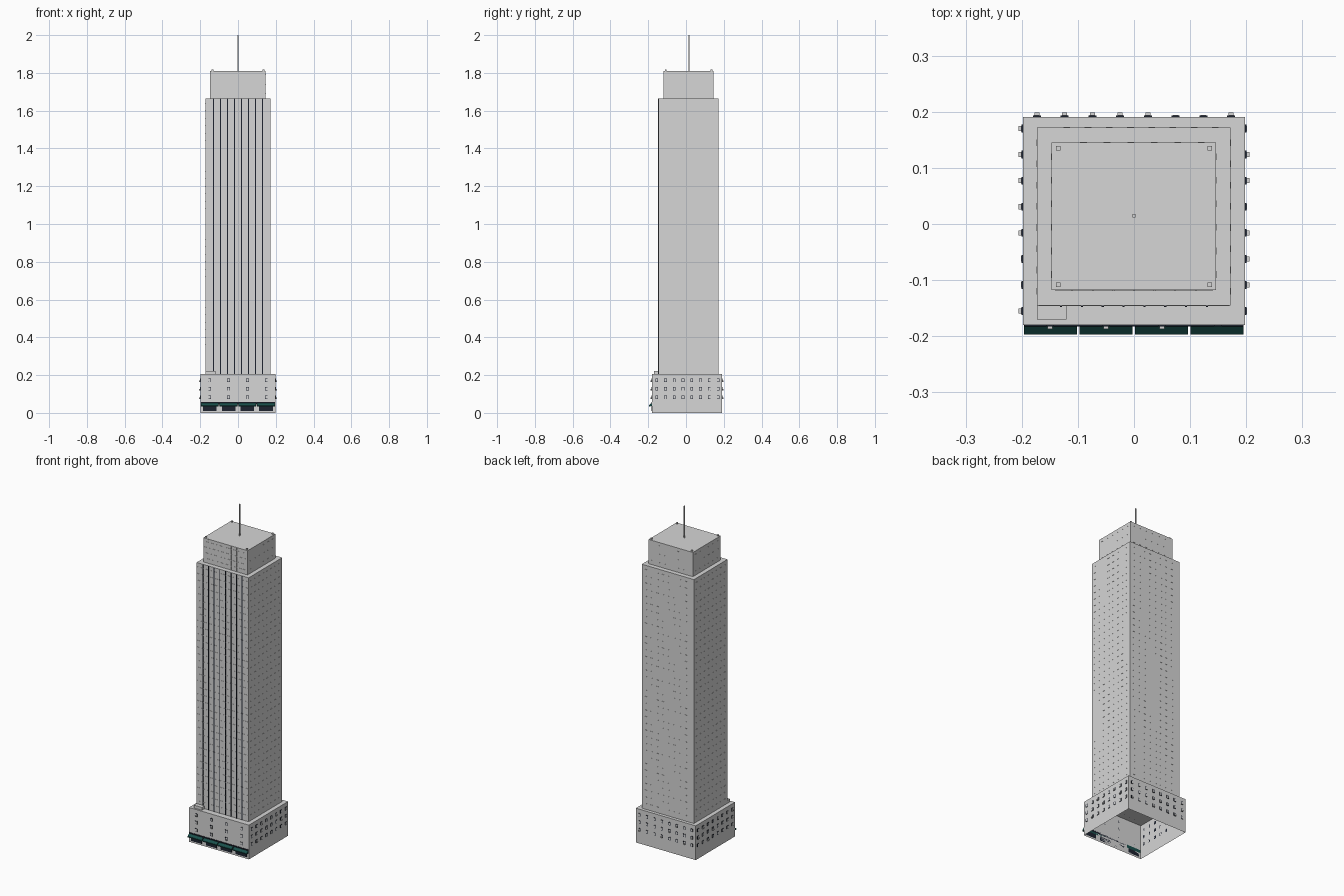
import bpy, bmesh
from mathutils import Vector

if "Cube" in bpy.data.objects:
    bpy.data.objects.remove(bpy.data.objects["Cube"])


def material(name, rgb):
    m = bpy.data.materials.new(name)
    m.use_nodes = True
    m.diffuse_color = (*rgb, 1)
    m.node_tree.nodes["Principled BSDF"].inputs["Base Color"].default_value = (*rgb, 1)
    return m


STONE = material("pale_grey", (0.67, 0.67, 0.67))
DARK = material("dark_slate", (0.012, 0.016, 0.028))
TEAL = material("deep_teal", (0.01, 0.08, 0.072))


def box(bm, lo, hi, open_bottom=False):
    lo, hi = Vector(lo), Vector(hi)
    verts = bmesh.ops.create_cube(bm, size=1)["verts"]
    for v in verts:
        v.co = Vector(hi[i] if v.co[i] > 0 else lo[i] for i in range(3))
    if open_bottom:
        faces = {f for v in verts for f in v.link_faces}
        low = [f for f in faces if all(v.co.z == lo.z for v in f.verts)]
        bmesh.ops.delete(bm, geom=low, context='FACES_ONLY')


def make(name, bm, mat):
    mesh = bpy.data.meshes.new(name)
    bm.to_mesh(mesh)
    bm.free()
    mesh.materials.append(mat)
    ob = bpy.data.objects.new(name, mesh)
    bpy.context.collection.objects.link(ob)
    return ob


def boxes(name, mat, spans, open_bottom=False):
    bm = bmesh.new()
    for lo, hi in spans:
        box(bm, lo, hi, open_bottom)
    return make(name, bm, mat)


# Block outlines: x0, x1, y0, y1, z0, z1
PODIUM = (-0.198, 0.198, -0.18, 0.191, 0, 0.205)
TOWER = (-0.173, 0.172, -0.145, 0.172, 0.205, 1.665)
CROWN = (-0.147, 0.146, -0.118, 0.145, 1.665, 1.81)


def block(name, b):
    return boxes(name, STONE, [(b[0::2], b[1::2])], open_bottom=True)


block("podium", PODIUM)
block("tower_shaft", TOWER)
block("tower_crown", CROWN)


def on_wall(b, side, along, z, width, height, depth, start=0):
    """Box standing out from one wall of a block."""
    a0, a1 = along - width / 2, along + width / 2
    z0, z1 = z - height / 2, z + height / 2
    if side == "front":
        return (a0, b[2] - depth, z0), (a1, b[2] - start, z1)
    if side == "back":
        return (a0, b[3] + start, z0), (a1, b[3] + depth, z1)
    if side == "left":
        return (b[1] + start, a0, z0), (b[1] + depth, a1, z1)
    return (b[0] - depth, a0, z0), (b[0] - start, a1, z1)


def spaced(a, b, n):
    return [a + (b - a) * i / (n - 1) for i in range(n)]


# Roof details
boxes("antenna", STONE, [((-0.003, 0.012, 1.81), (0.003, 0.018, 2.0))])
boxes("roof_corner_blocks", STONE,
      [((x - 0.004, y - 0.004, 1.81), (x + 0.004, y + 0.004, 1.818))
       for x in (-0.135, 0.135) for y in (-0.108, 0.135)])
boxes("terrace_box", STONE, [((-0.173, -0.17, 0.205), (-0.12, -0.145, 0.222))])

# Front fins and floor ledges
fins = spaced(-0.13, 0.13, 8)
height = TOWER[5] - TOWER[4]
middle = (TOWER[5] + TOWER[4]) / 2
boxes("front_fins", DARK,
      [on_wall(TOWER, "front", x, middle, 0.004, height, 0.0025) for x in fins])
floors = spaced(0.24, 1.64, 36)
boxes("front_floor_ledges", STONE,
      [on_wall(TOWER, "front", 0, z, 0.34, 0.003, 0.001) for z in floors])

# Crown front grid
boxes("crown_ribs", STONE,
      [on_wall(CROWN, "front", x, 1.737, 0.003, 0.14, 0.001)
       for x in spaced(-0.11, 0.11, 7)])
boxes("crown_ledges", STONE,
      [on_wall(CROWN, "front", 0, z, 0.28, 0.003, 0.001)
       for z in spaced(1.69, 1.79, 4)])

# Small sills on the other walls of tower and crown
sills = []
for side in ("left", "right", "back"):
    for along in spaced(-0.12, 0.145, 8):
        sills += [on_wall(TOWER, side, along, z, 0.012, 0.002, 0.001) for z in floors]
    for along in spaced(-0.09, 0.12, 6):
        sills += [on_wall(CROWN, side, along, z, 0.012, 0.002, 0.001)
                  for z in spaced(1.69, 1.79, 3)]
boxes("window_sills", STONE, sills)

# Podium windows: dark frame, pale pane
side_columns = spaced(-0.155, 0.17, 8)
back_columns = spaced(-0.173, 0.173, 8)
front_columns = spaced(-0.15, 0.15, 4)
rows = (0.083, 0.128, 0.172)
layout = {"front": front_columns, "back": back_columns,
          "left": side_columns, "right": side_columns}
frames, panes = [], []
for side, columns in layout.items():
    for along in columns:
        for z in rows:
            frames.append(on_wall(PODIUM, side, along, z, 0.014, 0.018, 0.0025))
            panes.append(on_wall(PODIUM, side, along, z, 0.010, 0.014, 0.003))
boxes("podium_window_frames", DARK, frames)
boxes("podium_window_panes", STONE, panes)

# Cooling units under some windows
unit_columns = {"front": (0, 1, 2), "back": (0, 1, 2, 3, 4, 7),
                "left": (1, 2, 3, 5, 6), "right": (0, 3, 4, 5, 6, 7)}
units = []
for side, picks in unit_columns.items():
    for i in picks:
        z = rows[(i * 2 + len(side)) % 3] - 0.005
        units.append(on_wall(PODIUM, side, layout[side][i], z, 0.009, 0.007, 0.0075))
boxes("cooling_units", STONE, units)

# Street front: shop panes, fascia, awnings
bays = spaced(-0.149, 0.148, 4)
boxes("shop_windows", DARK,
      [on_wall(PODIUM, "front", x, 0.023, 0.072, 0.026, 0.002) for x in bays])
boxes("shop_fascia", DARK, [on_wall(PODIUM, "front", 0, 0.052, 0.39, 0.012, 0.003)])
bm = bmesh.new()
for x in bays:
    section = [(-0.18, 0.036), (-0.197, 0.034), (-0.197, 0.04), (-0.18, 0.054)]
    ends = [[bm.verts.new((x + s * 0.047, y, z)) for y, z in section] for s in (-1, 1)]
    bm.faces.new(ends[0])
    bm.faces.new(ends[1][::-1])
    for i in range(4):
        j = (i + 1) % 4
        bm.faces.new((ends[0][i], ends[0][j], ends[1][j], ends[1][i]))
bmesh.ops.recalc_face_normals(bm, faces=bm.faces)
make("shop_awnings", bm, TEAL)
